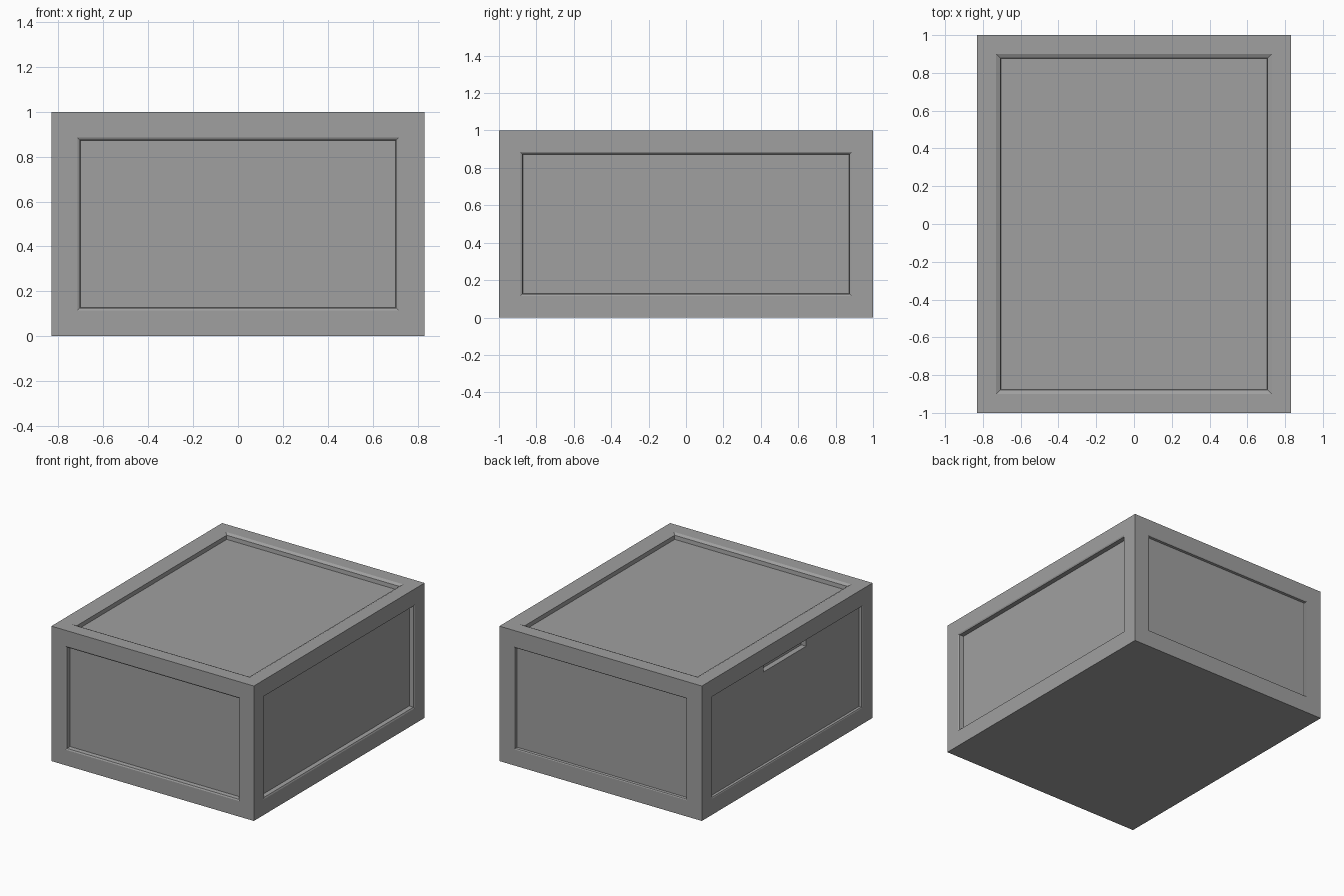
import bpy, bmesh
from mathutils import Vector, Matrix

old = bpy.data.objects.get("Cube")
if old:
    bpy.data.objects.remove(old, do_unlink=True)

WIDTH, LENGTH, HEIGHT = 1.66, 2.0, 1.0

grey = bpy.data.materials.new("mid_grey")
grey.use_nodes = True
colour = (0.35, 0.35, 0.35, 1)
grey.diffuse_color = colour
grey.node_tree.nodes["Principled BSDF"].inputs["Base Color"].default_value = colour


def box(name, size, centre):
    """Return a new box object."""
    bm = bmesh.new()
    matrix = Matrix.Translation(centre) @ Matrix.Diagonal((*size, 1))
    bmesh.ops.create_cube(bm, size=1, matrix=matrix)
    mesh = bpy.data.meshes.new(name)
    bm.to_mesh(mesh)
    bm.free()
    mesh.materials.append(grey)
    obj = bpy.data.objects.new(name, mesh)
    bpy.context.collection.objects.link(obj)
    return obj


def recess_panel(bm, normal, border, chamfer, depth):
    """Sink a chamfered panel into the outer face that points along normal."""
    bm.normal_update()
    direction = Vector(normal)
    face = max(bm.faces, key=lambda f: f.calc_center_median().dot(direction)
               + 10 * f.normal.dot(direction))
    steps = [(border, 0), (chamfer, -chamfer / 2), (0.003, chamfer / 2 - depth)]
    for thickness, drop in steps:
        bmesh.ops.inset_individual(bm, faces=[face], thickness=thickness,
                                   depth=drop, use_even_offset=True)


# Crate body with framed panels on the top and four sides
crate = box("crate_body", (WIDTH, LENGTH, HEIGHT), (0, 0, HEIGHT / 2))
bm = bmesh.new()
bm.from_mesh(crate.data)
recess_panel(bm, (0, 0, 1), 0.10, 0.022, 0.04)
recess_panel(bm, (0, -1, 0), 0.115, 0.01, 0.036)
recess_panel(bm, (1, 0, 0), 0.115, 0.01, 0.036)
recess_panel(bm, (0, 1, 0), 0.12, 0.007, 0.02)
recess_panel(bm, (-1, 0, 0), 0.12, 0.007, 0.02)
bm.to_mesh(crate.data)
bm.free()

# Finger slot under the top rail of the right side
cutter = box("slot_cutter", (0.08, 0.5, 0.06), (-WIDTH / 2 + 0.02, 0, 0.842))
cutter.hide_render = True
cut = crate.modifiers.new("finger_slot", "BOOLEAN")
cut.operation = "DIFFERENCE"
cut.solver = "EXACT"
cut.object = cutter
bpy.context.view_layer.objects.active = crate
crate.select_set(True)
bpy.ops.object.modifier_apply(modifier=cut.name)
bpy.data.objects.remove(cutter, do_unlink=True)
